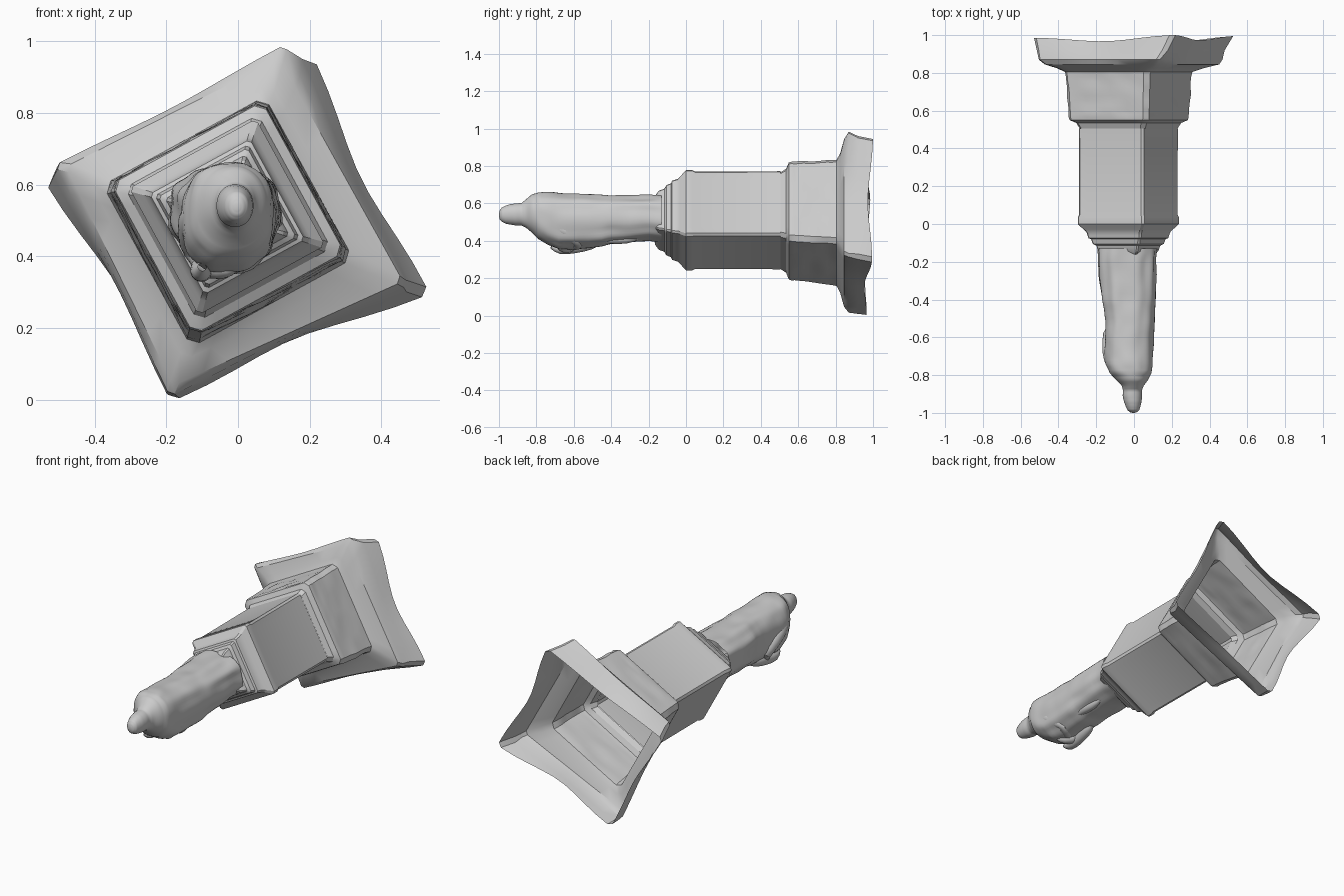
import bpy, bmesh, math
from mathutils import Vector, noise


def loft(name, rings, cap=False, angle=30):
    """Skin a list of equal-length closed rings; optionally close the last one."""
    bm = bmesh.new()
    vs = [[bm.verts.new(p) for p in r] for r in rings]
    n = len(rings[0])
    for a, b in zip(vs, vs[1:]):
        for i in range(n):
            j = (i + 1) % n
            bm.faces.new((a[i], a[j], b[j], b[i]))
    if cap:
        bm.faces.new(vs[-1])
    bmesh.ops.recalc_face_normals(bm, faces=bm.faces[:])
    me = bpy.data.meshes.new(name)
    bm.to_mesh(me)
    bm.free()
    ob = bpy.data.objects.new(name, me)
    bpy.context.collection.objects.link(ob)
    bpy.ops.object.select_all(action='DESELECT')
    bpy.context.view_layer.objects.active = ob
    ob.select_set(True)
    bpy.ops.object.shade_smooth_by_angle(angle=math.radians(angle))
    return ob


def corner_ring(corners, ys, chamfer=0.05, dent=0.0, dip=0.0, steps=10):
    """Four-sided ring with cut corners; sides can dent inward and dip along y."""
    mid = sum((Vector(c) for c in corners), Vector((0, 0))) / 4
    pts = []
    for k in range(4):
        a, b = Vector(corners[k]), Vector(corners[(k + 1) % 4])
        for i in range(steps):
            t = chamfer + (1 - 2 * chamfer) * i / (steps - 1)
            p = a.lerp(b, t)
            s = math.sin(math.pi * t) ** 2
            p += (mid - p).normalized() * dent * s
            y = ys[k] * (1 - t) + ys[(k + 1) % 4] * t - dip * s
            pts.append((p.x, y, p.y))
    return pts


def square(y, r, cx=-0.03, cz=0.51, chamfer=0.03):
    cs = [(cx + r * math.cos(math.radians(73.7 + 90 * k)),
           cz + r * math.sin(math.radians(73.7 + 90 * k))) for k in range(4)]
    return corner_ring(cs, [y] * 4, chamfer)


# flared foot: open shell with a wavy rim (corners: top, left, bottom, right)
foot = [
    square(0.805, 0.364, -0.028, 0.496, 0.05),
    corner_ring([(0.09, 0.88), (-0.42, 0.62), (-0.15, 0.11), (0.38, 0.365)], [0.825] * 4, 0.04),
    corner_ring([(0.115, 0.95), (-0.48, 0.65), (-0.18, 0.04), (0.46, 0.33)], [0.845] * 4, 0.025),
    corner_ring([(0.13, 0.99), (-0.51, 0.655), (-0.19, 0.01), (0.475, 0.32)], [0.87] * 4, 0.02, 0.01),
    corner_ring([(0.17, 0.97), (-0.525, 0.64), (-0.19, 0.0), (0.49, 0.31)], [0.92] * 4, 0.03, 0.015),
    corner_ring([(0.21, 0.955), (-0.54, 0.61), (-0.185, -0.005), (0.535, 0.295)],
                [1.0, 0.985, 0.965, 0.995], 0.03, 0.03, 0.025),
]
loft("flared_foot", foot)

# rough stone block above the foot
block = []
prof = [(0.505, 0.279), (0.535, 0.30), (0.55, 0.338), (0.565, 0.343)]
prof += [(0.58 + 0.025 * i, 0.343 + 0.002 * i) for i in range(9)] + [(0.805, 0.364)]
for y, r in prof:
    ring = square(y, r, -0.028, 0.508 - 0.012 * (y - 0.505) / 0.3, 0.05)
    if 0.57 < y < 0.79:
        c = Vector((-0.028, y, 0.5))
        ring = [Vector(p) + (Vector(p) - c).normalized() * 0.007
                * noise.noise(Vector(p) * 14) for p in ring]
    block.append(ring)
loft("rough_block", block)

# smooth shaft with stepped cornice
steps = [(0.505, 0.279), (0.05, 0.277), (0.035, 0.285), (0.0, 0.285), (-0.015, 0.268),
         (-0.03, 0.25), (-0.045, 0.235), (-0.06, 0.23), (-0.075, 0.225), (-0.08, 0.21),
         (-0.105, 0.20), (-0.115, 0.18), (-0.145, 0.168), (-0.165, 0.14), (-0.17, 0.11)]
loft("shaft_and_cornice", [square(y, r) for y, r in steps])

# robed figure: y, xmin, xmax, zmin, zmax, fold depth
body = [
    (-0.13, -0.195, 0.125, 0.395, 0.65, 0.006),
    (-0.20, -0.195, 0.12, 0.40, 0.648, 0.008),
    (-0.30, -0.185, 0.118, 0.39, 0.646, 0.009),
    (-0.40, -0.172, 0.115, 0.385, 0.647, 0.008),
    (-0.45, -0.160, 0.112, 0.37, 0.648, 0.007),
    (-0.52, -0.152, 0.11, 0.36, 0.65, 0.006),
    (-0.60, -0.158, 0.105, 0.355, 0.653, 0.005),
    (-0.68, -0.158, 0.102, 0.355, 0.656, 0.003),
    (-0.74, -0.150, 0.10, 0.38, 0.66, 0.002),
    (-0.79, -0.128, 0.092, 0.41, 0.658, 0.0),
    (-0.825, -0.095, 0.075, 0.445, 0.648, 0.0),
    (-0.855, -0.066, 0.052, 0.47, 0.622, 0.0),
    (-0.88, -0.058, 0.042, 0.482, 0.602, 0.0),
    (-0.91, -0.06, 0.043, 0.482, 0.60, 0.0),
    (-0.94, -0.053, 0.04, 0.487, 0.596, 0.0),
    (-0.965, -0.044, 0.034, 0.492, 0.588, 0.0),
    (-0.985, -0.035, 0.028, 0.502, 0.578, 0.0),
    (-0.996, -0.022, 0.016, 0.515, 0.562, 0.0),
    (-1.0, -0.009, 0.004, 0.53, 0.547, 0.0),
]
rings = []
N = 56
for a, b in zip(body, body[1:] + [body[-1]]):
    for t in ([0, 0.33, 0.67] if a != b else [0]):
        y, x0, x1, z0, z1, f = [p + (q - p) * t for p, q in zip(a, b)]
        e = 0.8 if y > -0.8 else 0.95
        ring = []
        for i in range(N):
            th = 2 * math.pi * i / N
            c, s = math.cos(th), math.sin(th)
            k = 1 - f * 5 * (0.5 + 0.5 * math.sin(9 * th + 3 * y)) if f else 1
            if f:
                k += 0.05 * noise.noise(Vector((c * 2, y * 9, s * 2)))
            ring.append(((x0 + x1) / 2 + (x1 - x0) / 2 * k * math.copysign(abs(c) ** e, c), y,
                         (z0 + z1) / 2 + (z1 - z0) / 2 * k * math.copysign(abs(s) ** e, s)))
        rings.append(ring)
loft("robed_figure", rings, cap=True, angle=60)


def tube(name, pts):
    """Rounded limb through (x, y, z, radius) points, closed at both ends."""
    out, m = [], 16
    P = [Vector(p[:3]) for p in pts]
    for i, p in enumerate(P):
        d = (P[min(i + 1, len(P) - 1)] - P[max(i - 1, 0)]).normalized()
        q = d.to_track_quat('Z', 'Y')
        out.append([p + q @ Vector((math.cos(2 * math.pi * j / m), math.sin(2 * math.pi * j / m), 0))
                    * pts[i][3] for j in range(m)])
    ob = loft(name, out, cap=True, angle=60)
    mod = ob.modifiers.new("soften", 'SUBSURF')
    mod.levels = mod.render_levels = 1


# sleeves folded across the underside, and the hanging cloth below them
tube("sleeve_left", [(-0.10, -0.77, 0.55, 0.02), (-0.12, -0.73, 0.52, 0.045), (-0.125, -0.62, 0.47, 0.05),
                     (-0.12, -0.55, 0.42, 0.048), (-0.10, -0.60, 0.38, 0.042),
                     (-0.04, -0.66, 0.365, 0.036), (0.0, -0.68, 0.37, 0.012)])
tube("sleeve_right", [(0.05, -0.76, 0.52, 0.02), (0.06, -0.70, 0.48, 0.04), (0.055, -0.60, 0.43, 0.045),
                      (0.03, -0.56, 0.395, 0.042), (-0.03, -0.61, 0.38, 0.038), (-0.08, -0.65, 0.375, 0.012)])
tube("hanging_cloth", [(-0.10, -0.72, 0.37, 0.012), (-0.105, -0.68, 0.352, 0.03), (-0.10, -0.60, 0.365, 0.034),
                       (-0.09, -0.50, 0.385, 0.034), (-0.08, -0.46, 0.395, 0.012)])
tube("lower_fold", [(0.04, -0.46, 0.40, 0.012), (0.035, -0.40, 0.41, 0.026), (0.03, -0.32, 0.408, 0.028),
                    (0.03, -0.24, 0.42, 0.012)])
